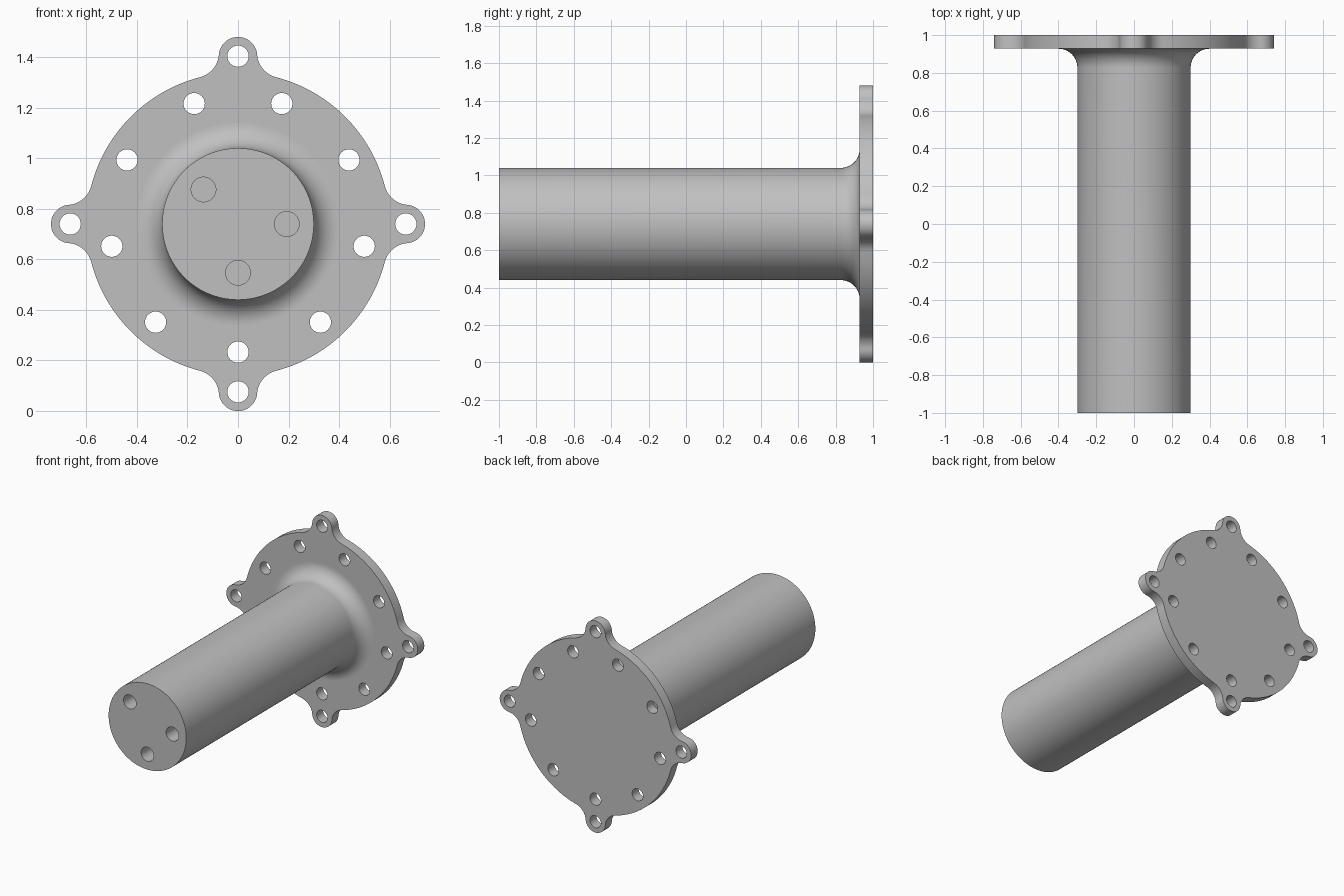
import bpy
import bmesh
from math import sin, cos, pi, acos, atan2, radians
from mathutils import Matrix, Vector

cube = bpy.data.objects.get("Cube")
if cube:
    bpy.data.objects.remove(cube, do_unlink=True)

CENTER_Z = 0.74
DISC_R, LUG_R, LUG_DIST, BLEND_R = 0.6, 0.076, 0.664, 0.1
PLATE_FRONT, PLATE_BACK = 0.928, 1.0
SHAFT_R, SHAFT_FRONT = 0.3, -1.0

grey = bpy.data.materials.new("Machined grey")
grey.use_nodes = True
grey.diffuse_color = (0.53, 0.53, 0.53, 1)
grey.node_tree.nodes["Principled BSDF"].inputs["Base Color"].default_value = grey.diffuse_color


def make_object(name, bm):
    bmesh.ops.remove_doubles(bm, verts=bm.verts, dist=1e-5)
    bmesh.ops.recalc_face_normals(bm, faces=bm.faces)
    mesh = bpy.data.meshes.new(name)
    bm.to_mesh(mesh)
    bm.free()
    mesh.materials.append(grey)
    obj = bpy.data.objects.new(name, mesh)
    bpy.context.collection.objects.link(obj)
    return obj


def arc(cx, cz, r, start, end, steps):
    return [Vector((cx + r * cos(start + (end - start) * i / steps),
                    cz + r * sin(start + (end - start) * i / steps)))
            for i in range(steps + 1)]


def drill(obj, centers, radius, y0, y1):
    """Cut round holes along y at the given (x, z) offsets from the axis."""
    bm = bmesh.new()
    for x, z in centers:
        place = Matrix.Translation((x, (y0 + y1) / 2, CENTER_Z + z)) @ Matrix.Rotation(pi / 2, 4, 'X')
        bmesh.ops.create_cone(bm, cap_ends=True, segments=32, radius1=radius,
                              radius2=radius, depth=y1 - y0, matrix=place)
    cutter = make_object("hole_cutter", bm)
    cutter.hide_render = True
    mod = obj.modifiers.new("Holes", 'BOOLEAN')
    mod.operation, mod.solver, mod.object = 'DIFFERENCE', 'EXACT', cutter
    bpy.context.view_layer.update()
    graph = bpy.context.evaluated_depsgraph_get()
    cut_mesh = bpy.data.meshes.new_from_object(obj.evaluated_get(graph))
    obj.modifiers.clear()
    obj.data = cut_mesh
    bpy.data.objects.remove(cutter, do_unlink=True)


def smooth(obj):
    bpy.ops.object.select_all(action='DESELECT')
    obj.select_set(True)
    bpy.context.view_layer.objects.active = obj
    bpy.ops.object.shade_smooth_by_angle(angle=radians(30))


def ring(radius, count, start):
    return [(radius * cos(start + 2 * pi * i / count),
             radius * sin(start + 2 * pi * i / count)) for i in range(count)]


# Flange outline: one lug with its blends and a rim arc, repeated four times
d = DISC_R + BLEND_R
theta = acos((d * d + LUG_DIST ** 2 - (LUG_R + BLEND_R) ** 2) / (2 * d * LUG_DIST))
bx, bz = d * cos(theta), d * sin(theta)
phi = atan2(bz, bx - LUG_DIST)
half = arc(LUG_DIST, 0, LUG_R, 0, phi, 14)
half += arc(bx, bz, BLEND_R, phi - pi, theta - pi, 12)[1:] if phi > pi / 2 + theta else \
    arc(bx, bz, BLEND_R, phi + pi, theta + pi, 12)[1:]
half += arc(0, 0, DISC_R, theta, pi / 4, 14)[1:]
lug = [Vector((p.x, -p.y)) for p in reversed(half[1:])] + half[:-1]
outline = []
for k in range(4):
    turn = Matrix.Rotation(k * pi / 2, 2)
    outline += [turn @ p for p in lug]

# Flange plate
bm = bmesh.new()
face = bm.faces.new([bm.verts.new((p.x, PLATE_FRONT, CENTER_Z + p.y)) for p in outline])
sweep = bmesh.ops.extrude_face_region(bm, geom=[face], use_keep_orig=True)
bmesh.ops.translate(bm, vec=(0, PLATE_BACK - PLATE_FRONT, 0),
                    verts=[g for g in sweep["geom"] if isinstance(g, bmesh.types.BMVert)])
flange = make_object("flange_plate", bm)

# Nine bolt holes in the plate and one in each lug
bolt_holes = ring(0.507, 9, -pi / 2) + ring(LUG_DIST, 4, 0)
drill(flange, bolt_holes, 0.042, PLATE_FRONT - 0.1, PLATE_BACK + 0.1)
smooth(flange)

# Shaft with a flared root, lathed about the y axis and seated into the plate
root = arc(SHAFT_R + BLEND_R, PLATE_FRONT - BLEND_R, BLEND_R, pi, pi / 2, 16)
seat = PLATE_FRONT + 0.01
profile = [(0, SHAFT_FRONT), (SHAFT_R, SHAFT_FRONT)] + [tuple(p) for p in root]
profile += [(SHAFT_R + BLEND_R, seat), (0, seat)]
bm = bmesh.new()
verts = [bm.verts.new((r, y, CENTER_Z)) for r, y in profile]
edges = [bm.edges.new(pair) for pair in zip(verts, verts[1:])]
bmesh.ops.spin(bm, geom=verts + edges, cent=(0, 0, CENTER_Z), axis=(0, 1, 0),
               angle=2 * pi, steps=96, use_merge=True)
shaft = make_object("shaft", bm)

# Three blind holes in the shaft's end face
end_holes = [(0.193 * cos(a), 0.193 * sin(a)) for a in (0, radians(135), radians(270))]
drill(shaft, end_holes, 0.049, SHAFT_FRONT - 0.1, SHAFT_FRONT + 0.2)
smooth(shaft)
